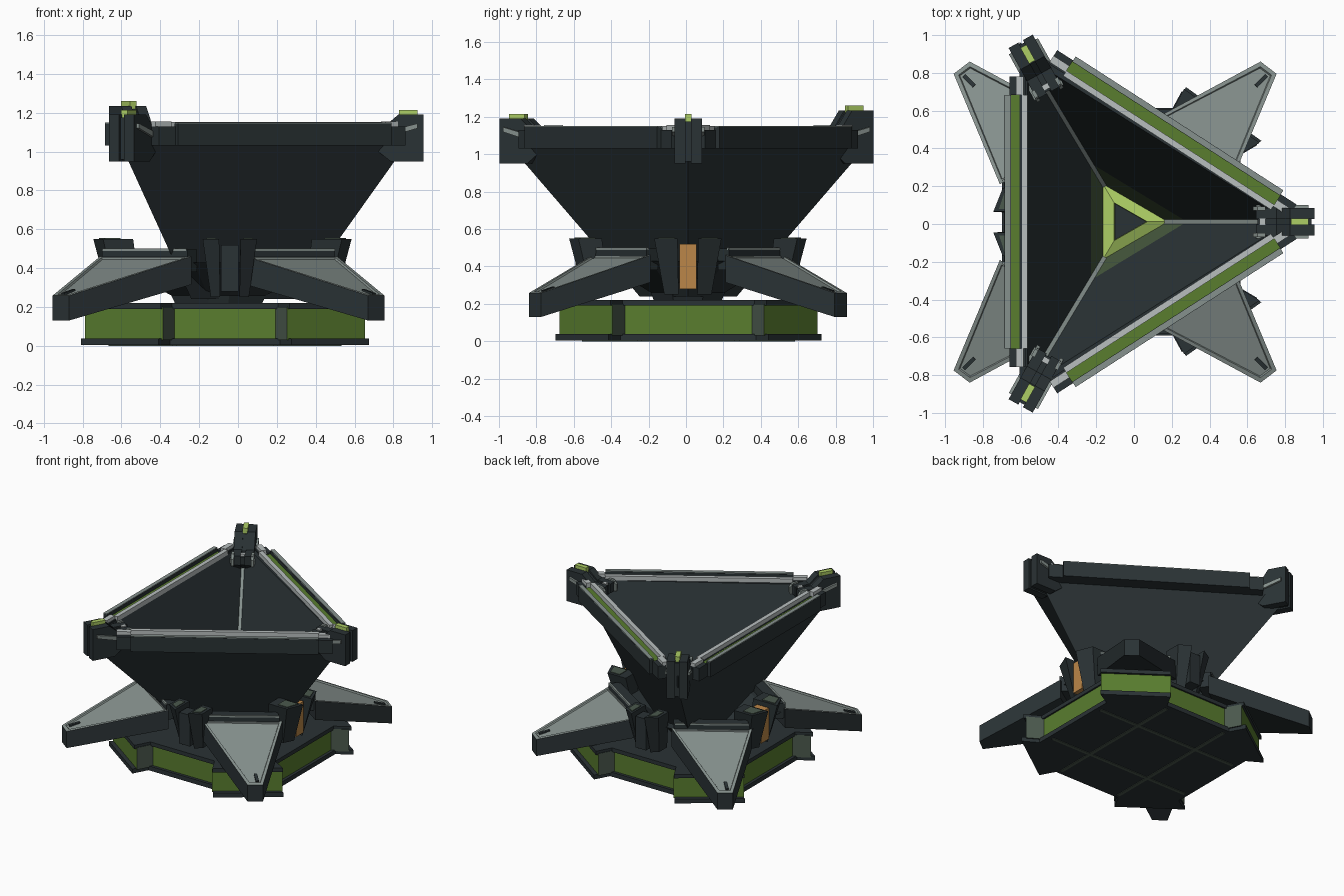
import bpy, bmesh, math
from mathutils import Vector

if "Cube" in bpy.data.objects:
    bpy.data.objects.remove(bpy.data.objects["Cube"])

def mat(name, r, g, b):
    m = bpy.data.materials.new(name)
    m.diffuse_color = (r, g, b, 1)
    m.use_nodes = True
    m.node_tree.nodes["Principled BSDF"].inputs["Base Color"].default_value = m.diffuse_color
    return m

DARK = mat("dark slate", .023, .032, .035)
GREY = mat("mid grey", .24, .285, .27)
LIGHT = mat("light grey", .48, .52, .52)
GREEN = mat("olive green", .10, .205, .028)
DIM = mat("dim green", .06, .095, .045)
BRIGHT = mat("bright green", .42, .62, .13)
BRONZE = mat("bronze", .5, .24, .065)
POST = mat("grey green", .07, .10, .075)

def finish(name, bm, mats):
    bmesh.ops.recalc_face_normals(bm, faces=bm.faces)
    me = bpy.data.meshes.new(name)
    bm.to_mesh(me)
    bm.free()
    for m in mats:
        me.materials.append(m)
    ob = bpy.data.objects.new(name, me)
    bpy.context.collection.objects.link(ob)
    return ob

def loft(name, loops, mats, rule=None):
    """Skin a list of equal-length 3D loops, cap both ends; rule(step, side) gives a side material."""
    bm = bmesh.new()
    rings = [[bm.verts.new(p) for p in lp] for lp in loops]
    n = len(rings[0])
    for k in range(len(rings) - 1):
        for i in range(n):
            j = (i + 1) % n
            f = bm.faces.new((rings[k][i], rings[k][j], rings[k + 1][j], rings[k + 1][i]))
            f.material_index = rule(k, i) if rule else 0
    bm.faces.new(rings[0])
    bm.faces.new(rings[-1])
    return finish(name, bm, mats)

def prism(name, pts, z0, z1, m):
    return loft(name, [[(x, y, z0) for x, y in pts], [(x, y, z1) for x, y in pts]], [m])

def bar(name, a, b, w, h, m):
    """Straight square bar from a to b."""
    a, b = Vector(a), Vector(b)
    d = (b - a).normalized()
    s = d.cross(Vector((0, 0, 1))).normalized() * w / 2
    t = s.cross(d).normalized() * h / 2
    return loft(name, [[p + s + t, p - s + t, p - s - t, p + s - t] for p in (a, b)], [m])

def four(pts):
    """Mirror an open quarter outline into a full closed loop."""
    r = pts[::-1]
    return (pts + [(-x, y) for x, y in r] + [(-x, -y) for x, y in pts] + [(x, -y) for x, y in r])

# ---- base: notched block between two plates
BX, BY = -.067, .013
core = four([(.61, .34), (.72, .405), (.32, .69), (.26, .58)])

def grow(o):
    return [(BX + x + math.copysign(o, x), BY + y + math.copysign(o, y)) for x, y in core]

loft("base_core", [[(x, y, z) for x, y in grow(0)] for z in (.03, .20)], [DARK, POST, GREEN],
     lambda k, i: 1 if i % 4 in (0, 2) else 2)
prism("base_lower_plate", grow(.022), .004, .038, DARK)
prism("base_upper_plate", grow(.012), .19, .22, DARK)
for i, (dx, dy) in enumerate(((.60, 0), (0, .57))):
    for s in (-.26, .26):
        ox, oy = (0, s) if dx else (s, 0)
        bar(f"base_runner_{i}", (BX + ox - dx, BY + oy - dy, .004), (BX + ox + dx, BY + oy + dy, .004), .025, .008, POST)

# ---- hub under the legs, dished on top to clear the bowl
HX, HY = -.1, .01
hub = four([(.58, .20), (.13, .47)])
loft("hub", [[(HX + x * k, HY + y * k, z) for x, y in hub]
             for k, z in ((.38, .21), (.42, .26), (1, .43), (.85, .43), (.36, .27))], [DARK])

# ---- four splayed legs with grey tops, each backed by a collar
for sx in (-1, 1):
    for sy in (-1, 1):
        P = lambda x, y, z: (HX + sx * x, HY + sy * y, z)
        out = [(.14, .51, .315, .46), (.61, .20, .315, .46), (.855, .785, .13, .258), (.77, .85, .13, .258)]
        ob = loft("leg", [[P(x, y, a) for x, y, a, b in out], [P(x, y, b) for x, y, a, b in out]], [DARK, GREY])
        bm = bmesh.new()
        bm.from_mesh(ob.data)
        top = [f for f in bm.faces if f.normal.z > .6]
        for f in top:
            f.material_index = 1
        bmesh.ops.inset_region(bm, faces=top, thickness=.028, depth=0)
        bmesh.ops.inset_region(bm, faces=top, thickness=.006, depth=-.01)
        bm.to_mesh(ob.data)
        bm.free()
        bar("leg_slot", P(.745, .72, .282), P(.80, .775, .262), .022, .02, DARK)
        col = [(.16, .51), (.60, .22), (.54, .16), (.11, .44)]
        loft("leg_collar", [[P(x, y, z) for x, y in col] for z in (.38, .495)], [DARK])
        bar("collar_edge", P(.165, .50, .495), P(.595, .215, .495), .014, .012, GREY)

# ---- paired hub posts on each side, panel between them
for axis in (0, 1):
    rt, w = ((.665, .18), (.635, .14))[axis]
    for s in (-1, 1):
        def Q(r, v, z):
            return (-.08 + s * r, .01 + v, z) if axis == 0 else (-.042 + v, .01 + s * r, z)
        for t in (-1, 1):
            lo = [(.42, .05), (rt - .08, .05), (rt - .12, w * .7), (.42, w * .7)]
            hi = [(.46, .055), (rt, .055), (rt - .05, w), (.46, w)]
            loft("hub_post", [[Q(r, t * v, .25) for r, v in lo], [Q(r, t * v, .55) for r, v in hi]], [DARK])
            cap = [(rt - .14, .07), (rt - .03, .07), (rt - .06, w - .02), (rt - .14, w - .02)]
            loft("post_cap", [[Q(r, t * v, z) for r, v in cap] for z in (.548, .555)], [POST])
        pan = [(.50, -.045), (.60, -.045), (.60, .045), (.50, .045)]
        loft("hub_panel", [[Q(r, v, z) for r, v in pan] for z in (.28, .52)], [BRONZE if axis == 0 else DARK])

# ---- triangular bowl
def tri(xl, yh, xt, z):
    return [(xt, .012, z), (xl, .012 + yh, z), (xl, .012 - yh, z)]
inner_top, inner_low = tri(-.565, .87, .82, 1.12), tri(-.16, .195, .17, .30)
band = [Vector(a).lerp(Vector(b), .17) for a, b in zip(inner_low, inner_top)]
loft("bowl", [tri(-.24, .26, .30, .24), tri(-.605, .95, .87, 1.04), tri(-.605, .95, .87, 1.12),
              inner_top, band, inner_low], [DARK, DIM], lambda k, i: 1 if k == 4 else 0)

# glowing ring in the bottom of the bowl
loft("bowl_floor_ring", [tri(-.155, .19, .165, .295), tri(-.165, .2, .18, .31), tri(-.105, .10, .07, .335),
                         tri(-.10, .095, .065, .302)], [BRIGHT])
prism("bowl_floor", [(x, y) for x, y, z in tri(-.105, .10, .07, 0)], .295, .308, DARK)
for a, b in zip(inner_low, inner_top):
    bar("bowl_seam", a, Vector(a).lerp(Vector(b), .9), .022, .03, GREY)

# ---- rim beams: raised outer wall and inner trim with a sunken green strip between
rim = [Vector(p) for p in tri(-.61, .98, .91, 0)]
ends = (.19, .31, .31)
for i in range(3):
    a, b = rim[i], rim[(i + 1) % 3]
    d = (b - a).normalized()
    n = Vector((d.y, -d.x, 0))
    L = (b - a).length
    e0, e1 = ends[i], L - ends[(i + 1) % 3]

    def strip(name, s0, s1, o0, o1, z0, z1, m):
        p, q = a + d * s0, a + d * s1
        c = [p + n * o0, q + n * o0, q + n * o1, p + n * o1]
        prism(name, [(v.x, v.y) for v in c], z0, z1, m)

    strip("rim_beam", e0 - .06, e1 + .06, -.045, .045, 1.03, 1.112, DARK)
    strip("rim_outer_wall", e0, e1, .042, .075, 1.03, 1.145, DARK)
    strip("rim_wall_top", e0, e1, .044, .074, 1.144, 1.15, GREY)
    strip("rim_green_strip", e0, e1, -.016, .042, 1.10, 1.118, GREEN)
    strip("rim_inner_trim", e0, e1, -.047, -.015, 1.10, 1.152, LIGHT)
    for s in (e0 - .1, e1):
        strip("rim_end_block", s, s + .1, -.035, .05, 1.03, 1.13, DARK)
        strip("rim_end_clip", s, s + .1, -.025, .015, 1.11, 1.155, LIGHT)

# ---- corner brackets
for tx, ty, ang, zt in ((.955, .012, 0, 1.19), (-.6, .967, 119, 1.235), (-.6, -.963, -119, 1.19)):
    ca, sa = math.cos(math.radians(ang)), math.sin(math.radians(ang))

    def R(u, v, z):
        return (tx + u * ca - v * sa, ty + u * sa + v * ca, z)

    def slab(name, prof, v0, v1, m):
        loft(name, [[R(u, v, z) for u, z in prof] for v in (v0, v1)], [m])

    side = [(0, .95), (0, zt), (-.13, zt), (-.20, 1.13), (-.31, 1.13), (-.31, 1.06), (-.17, .95)]
    core_p = [(-.015, .96), (-.015, zt - .015), (-.13, zt - .015), (-.2, 1.12), (-.30, 1.12), (-.30, 1.06), (-.17, .96)]
    slab("corner_core", core_p, -.02, .02, DARK)
    for t in (-1, 1):
        slab("corner_cheek", side, t * .014, t * .073, DARK)
        slab("corner_clamp", [(-.03, 1.12), (-.03, 1.145), (-.2, 1.10), (-.31, 1.10), (-.31, 1.07), (-.2, 1.07)],
             t * .073, t * .088, GREY)
        slab("clamp_jaw", [(-.26, 1.06), (-.26, 1.14), (-.30, 1.14), (-.325, 1.11), (-.325, 1.06)],
             t * .06, t * .08, GREY)
    slab("clamp_latch", [(-.26, 1.11), (-.26, 1.137), (-.29, 1.137), (-.29, 1.11)], -.016, .016, LIGHT)
    slab("corner_lamp", [(-.03, zt - .03), (-.03, zt + .025), (-.125, zt + .025), (-.125, zt - .03)], -.018, .018, BRIGHT)
